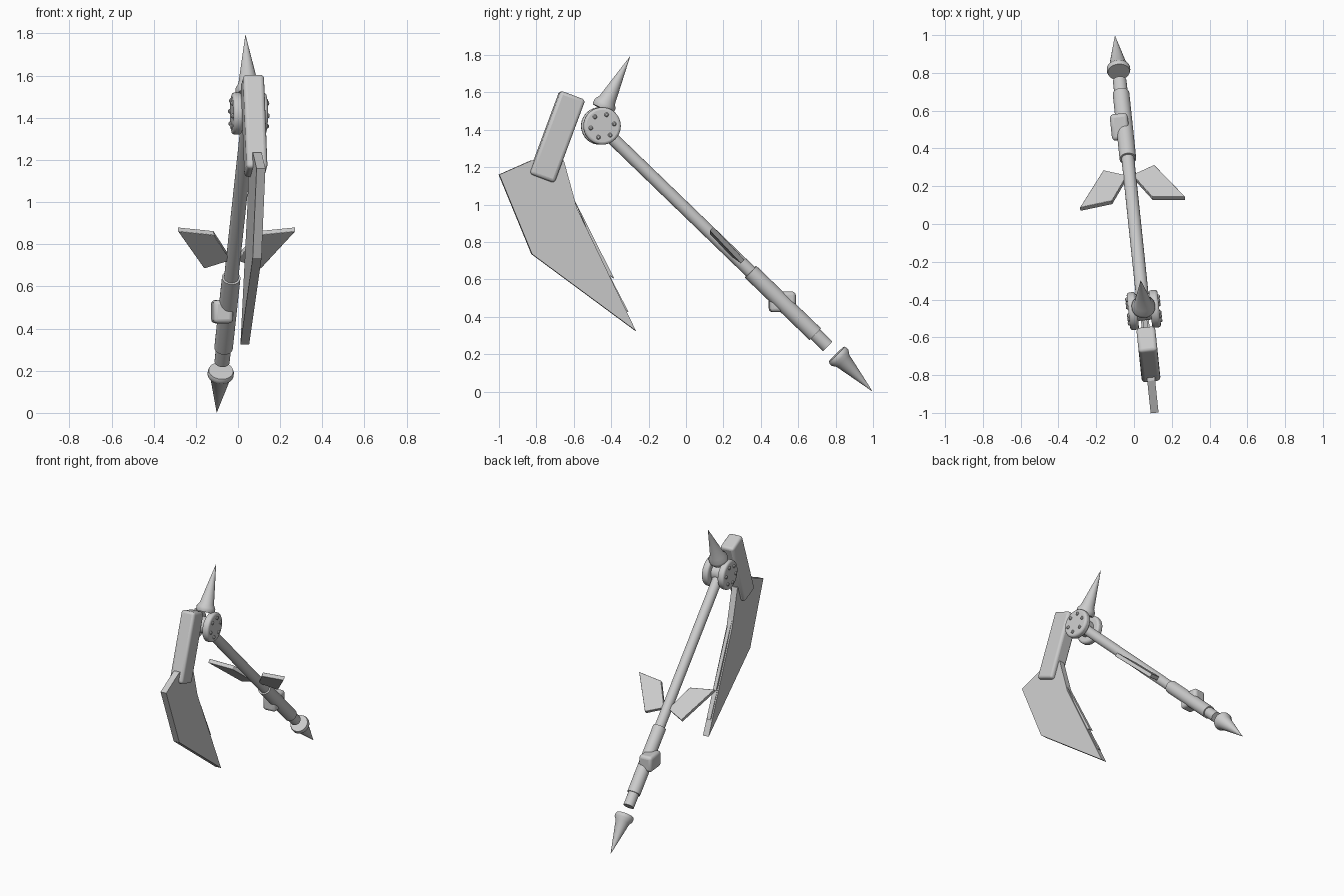
import bpy, bmesh, math
from mathutils import Matrix, Vector

if "Cube" in bpy.data.objects:
    bpy.data.objects.remove(bpy.data.objects["Cube"], do_unlink=True)

steel = bpy.data.materials.new("plain_grey")
steel.use_nodes = True
GREY = (0.6, 0.6, 0.6, 1)
steel.diffuse_color = GREY
steel.node_tree.nodes["Principled BSDF"].inputs["Base Color"].default_value = GREY

# The whole tool lies in one upright plane, turned slightly about z
YAW = Matrix.Translation((0.004, 0, 0)) @ Matrix.Rotation(math.radians(6), 4, "Z")
STRETCH = 1 / math.cos(math.radians(6))


def spot(y, z, x=0):
    return Vector((x, y * STRETCH, z))


def finish(name, bm, bevel=0, segments=3, smooth=True):
    bmesh.ops.recalc_face_normals(bm, faces=bm.faces)
    mesh = bpy.data.meshes.new(name)
    bm.to_mesh(mesh)
    bm.free()
    mesh.materials.append(steel)
    obj = bpy.data.objects.new(name, mesh)
    bpy.context.collection.objects.link(obj)
    obj.matrix_world = YAW
    if bevel:
        mod = obj.modifiers.new("rounded_edges", "BEVEL")
        mod.width, mod.segments = bevel, segments
    if smooth:
        bpy.ops.object.select_all(action="DESELECT")
        obj.select_set(True)
        bpy.context.view_layer.objects.active = obj
        bpy.ops.object.shade_smooth_by_angle(angle=math.radians(35))
    return obj


def lathe(name, start, end, profile, sides=32, bevel=0):
    """Turn (fraction along axis, radius) pairs around the axis."""
    bm = bmesh.new()
    axis = end - start
    turn = axis.to_track_quat("Z", "Y").to_matrix()
    rings = []
    for t, r in profile:
        ring = []
        for i in range(sides):
            a = math.tau * i / sides
            ring.append(bm.verts.new(start + axis * t + turn @ Vector((r * math.cos(a), r * math.sin(a), 0))))
        rings.append(ring)
    for low, high in zip(rings, rings[1:]):
        for i in range(sides):
            j = (i + 1) % sides
            bm.faces.new((low[i], low[j], high[j], high[i]))
    bm.faces.new(rings[0])
    bm.faces.new(rings[-1])
    return finish(name, bm, bevel)


def slab(name, points, offset, bevel=0):
    """Solid plate from an outline, thickened evenly to both sides."""
    bm = bmesh.new()
    face = bm.faces.new([bm.verts.new(p - offset) for p in points])
    moved = bmesh.ops.extrude_face_region(bm, geom=[face])["geom"]
    bmesh.ops.translate(bm, vec=offset * 2, verts=[v for v in moved if isinstance(v, bmesh.types.BMVert)])
    return finish(name, bm, bevel, smooth=False)


def block(name, centre, size, tilt, bevel):
    bm = bmesh.new()
    matrix = Matrix.Translation(centre) @ Matrix.Rotation(math.radians(tilt), 4, "X") @ Matrix.Diagonal((*size, 1))
    bmesh.ops.create_cube(bm, size=1, matrix=matrix)
    return finish(name, bm, bevel)


# Shaft: slim pole, thicker grip, short tail
def on_shaft(y, x=0):
    return spot(y, 1.38 - 0.966 * (y + 0.42), x)


for name, y0, y1, radius in (("upper_shaft", -0.45, 0.36, 0.034),
                             ("grip", 0.345, 0.69, 0.044),
                             ("lower_shaft", 0.68, 0.757, 0.036)):
    lathe(name, on_shaft(y0), on_shaft(y1), ((0, radius), (1, radius)))

# Spikes with a flared collar at the base
spike = ((0, 0.058), (0.04, 0.062), (0.1, 0.062), (0.18, 0.047), (1, 0.001))
lathe("top_spike", spot(-0.447, 1.51), spot(-0.30, 1.79), spike)
lathe("bottom_spike", spot(0.805, 0.2), spot(0.995, 0.003), spike)

# Hub: axle, two rounded discs, a ring of studs on each
HUB = spot(-0.455, 1.42)
X = Vector((1, 0, 0))
lathe("hub_axle", HUB - X * 0.06, HUB + X * 0.06, ((0, 0.055), (1, 0.055)))
for side, label in ((-1, "right"), (1, "left")):
    lathe(label + "_hub_disc", HUB + X * side * 0.035, HUB + X * side * 0.082,
          ((0, 0.1), (1, 0.1)), 40, 0.014)
    for i in range(6):
        a = math.radians(10 + 60 * i)
        place = HUB + Vector((side * 0.08, 0.064 * math.cos(a), 0.064 * math.sin(a)))
        lathe(f"{label}_stud_{i + 1}", place, place + X * side * 0.012,
              ((0, 0.012), (0.6, 0.011), (1, 0.006)), 12)

# Blade holder and small side box on the grip
block("blade_holder", spot(-0.69, 1.362), (0.1, 0.142, 0.475), -20.5, 0.018)
block("grip_box", spot(0.517, 0.48, -0.025), (0.095, 0.14, 0.11), 0, 0.02)

# Blade with two thin teeth along its inner edge
outline = ((-1, 1.16), (-0.83, 1.235), (-0.655, 1.235), (-0.585, 0.98), (-0.27, 0.325), (-0.825, 0.735))
slab("blade", [spot(*p) for p in outline], X * 0.021)
teeth = (((-0.6, 1.03), (-0.385, 0.605), (-0.43, 0.635)),
         ((-0.43, 0.66), (-0.308, 0.425), (-0.345, 0.45)))
for i, tooth in enumerate(teeth):
    slab(f"blade_tooth_{i + 1}", [spot(*p) for p in tooth], X * 0.012)

# Pair of swept fins lying along the shaft
normal = Vector((0, 0.695, 0.719)) * 0.014
for side, label in ((-1, "right"), (1, "left")):
    corners = ((0.28, 0.107), (0.107, 0.125), (0.015, 0.25), (0.135, 0.29))
    slab(label + "_fin", [on_shaft(y, side * x) for x, y in corners], normal, 0.003)
